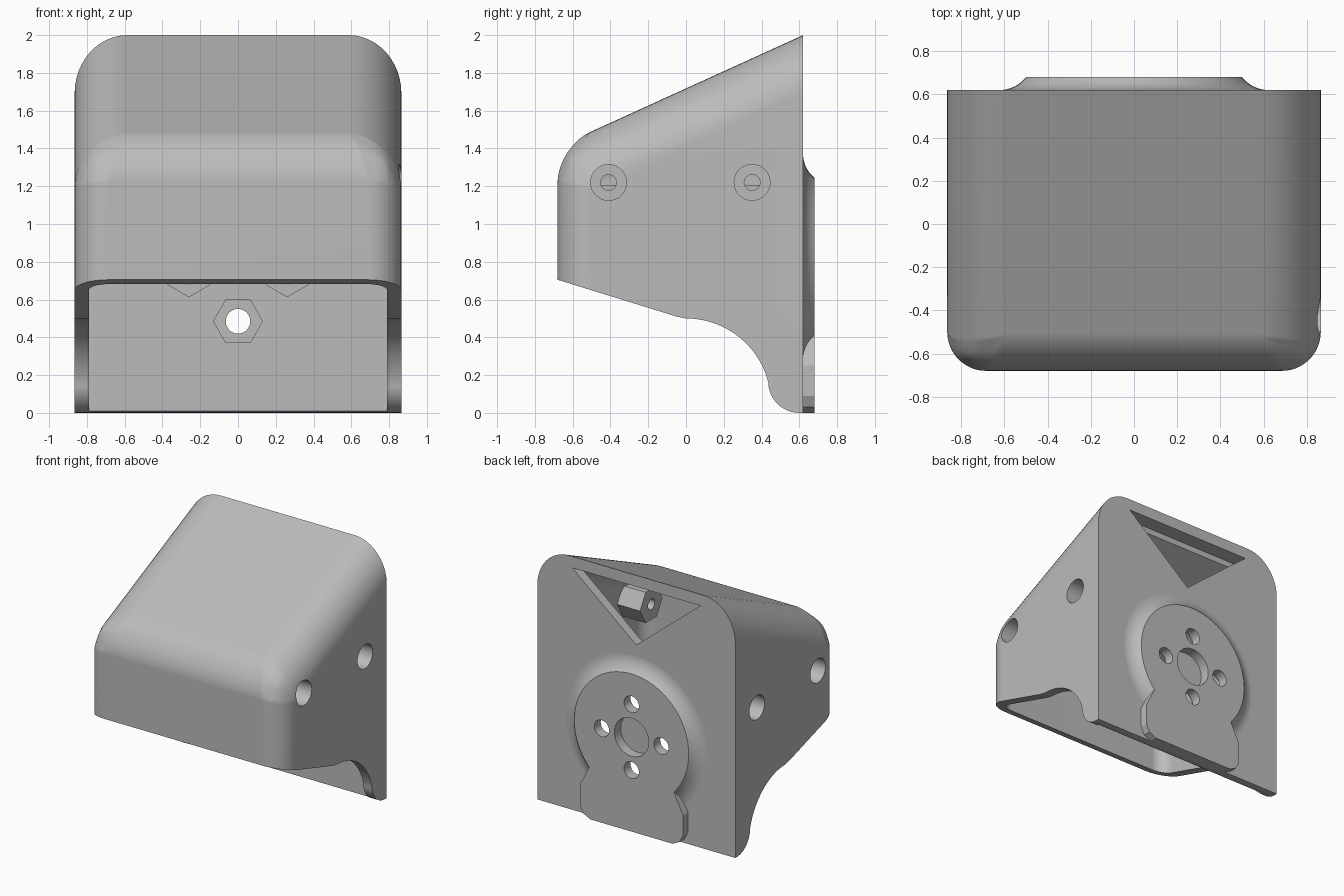
import bpy, bmesh, math
from mathutils import Matrix, Vector

if "Cube" in bpy.data.objects:
    bpy.data.objects.remove(bpy.data.objects["Cube"])

HALF_W, FRONT, BACK, TOP, WALL = 0.865, -0.68, 0.62, 2.0, 0.075
PAD = 0.68                      # outer face of the mounting pad
SLOPE = 0.455                   # roof rise per unit depth
HUB_Z, BOLT_R = 0.745, 0.26     # mounting bolt circle


def finish(bm, name):
    bmesh.ops.recalc_face_normals(bm, faces=bm.faces)
    mesh = bpy.data.meshes.new(name)
    bm.to_mesh(mesh)
    bm.free()
    obj = bpy.data.objects.new(name, mesh)
    bpy.context.collection.objects.link(obj)
    return obj


def apply(obj, mod):
    bpy.context.view_layer.objects.active = obj
    bpy.ops.object.modifier_apply(modifier=mod.name)


def prism(name, points, axis, a, b):
    """Extrude a 2D outline along x (points are y, z) or y (points are x, z)."""
    bm = bmesh.new()
    place = (lambda p: (a, p[0], p[1])) if axis == "X" else (lambda p: (p[0], a, p[1]))
    face = bm.faces.new([bm.verts.new(place(p)) for p in points])
    new = bmesh.ops.extrude_face_region(bm, geom=[face])["geom"]
    move = Vector((b - a, 0, 0)) if axis == "X" else Vector((0, b - a, 0))
    bmesh.ops.translate(bm, vec=move, verts=[v for v in new if isinstance(v, bmesh.types.BMVert)])
    return finish(bm, name)


def rod(name, radius, axis, a, b, u, z, sides=40, turn=0.0):
    """Regular prism along x (u is y) or y (u is x), at height z."""
    pts = [(u + radius * math.cos(turn + math.tau * i / sides),
            z + radius * math.sin(turn + math.tau * i / sides)) for i in range(sides)]
    return prism(name, pts, axis, a, b)


def combine(obj, other, operation):
    mod = obj.modifiers.new("combine", "BOOLEAN")
    mod.operation, mod.solver, mod.object = operation, "EXACT", other
    apply(obj, mod)
    bpy.data.objects.remove(other)


def wedge(name, inset, bottom, round_slope, round_brow, round_corner):
    """Sloped box with rounded roof sides, brow and front corners."""
    front, back, w = FRONT + inset, BACK - inset, HALF_W - inset
    roof = lambda y: TOP - (BACK - y) * SLOPE - inset * 1.1
    obj = prism(name, [(front, bottom), (back, bottom), (back, roof(back)), (front, roof(front))],
                "X", -w, w)
    bm = bmesh.new()
    bm.from_mesh(obj.data)
    weight = bm.edges.layers.float.new("bevel_weight_edge")
    for e in bm.edges:
        p, q = (v.co for v in e.verts)
        at_front = p.y < 0 and q.y < 0
        high = p.z > 1 and q.z > 1
        if high and abs(p.y - q.y) > 0.1:
            e[weight] = round_slope
        elif high and at_front:
            e[weight] = round_brow
        elif at_front and abs(p.z - q.z) > 0.1:
            e[weight] = round_corner
    bm.to_mesh(obj.data)
    bm.free()
    mod = obj.modifiers.new("rounding", "BEVEL")
    mod.limit_method, mod.width, mod.segments = "WEIGHT", 1.0, 12
    mod.use_clamp_overlap = False
    apply(obj, mod)
    return obj


# Shell: outer wedge minus cavity
housing = wedge("housing", 0, -0.1, 0.28, 0.19, 0.18)
combine(housing, wedge("cavity", WALL, -0.4, 0.205, 0.14, 0.105), "DIFFERENCE")

# Curved lower edge of the side walls
under = [(-1, 0.804), (-0.05, 0.51)]
under += [(0.45 * math.sin(t), 0.05 + 0.45 * math.cos(t))
          for t in (math.radians(a) for a in range(0, 77, 4))]
under += [(0.6 - 0.165 * math.cos(t), 0.165 - 0.165 * math.sin(t))
          for t in (math.radians(a) for a in range(10, 91, 8))]
under += [(1, 0), (1, -0.5), (-1, -0.5)]
combine(housing, prism("underside", under, "X", -1, 1), "DIFFERENCE")

# Round mounting pad with a concave flare
bm = bmesh.new()
flare = [(0.625 - t, BACK + 0.16 - math.sqrt(0.16 ** 2 - t * t))
         for t in (0.125 * i / 8 for i in range(9))]
flare[-1] = (0.5, PAD)
outline = [(0, 0.59), (0.625, 0.59)] + flare + [(0, PAD)]
verts = [bm.verts.new((r, y, HUB_Z)) for r, y in outline]
edges = [bm.edges.new(pair) for pair in zip(verts, verts[1:])]
bmesh.ops.spin(bm, geom=verts + edges, cent=(0, 0, HUB_Z), axis=(0, 1, 0),
               angle=math.tau, steps=64)
bmesh.ops.remove_doubles(bm, verts=bm.verts, dist=0.0001)
combine(housing, finish(bm, "pad_disc"), "UNION")

# Foot of the mounting pad
half_foot = [(0.36, 0), (0.42, 0.03), (0.45, 0.09), (0.45, 0.25), (0.36, 0.43)]
foot = half_foot + [(-x, z) for x, z in reversed(half_foot)]
combine(housing, prism("pad_foot", foot, "Y", 0.59, PAD), "UNION")

# Hub recess, bolt holes and nut pockets
combine(housing, rod("hub_recess", 0.15, "Y", 0.6, 0.8, 0, HUB_Z, 48), "DIFFERENCE")
for i in range(4):
    a = i * math.pi / 2
    x, z = BOLT_R * math.cos(a), HUB_Z + BOLT_R * math.sin(a)
    combine(housing, rod("bolt_hole", 0.065, "Y", 0.4, 0.8, x, z), "DIFFERENCE")
    combine(housing, rod("nut_pocket", 0.13, "Y", 0.5, 0.6, x, z, 6, a + math.pi / 2), "DIFFERENCE")

# Triangular opening in the back wall
combine(housing, prism("vent", [(-0.56, 1.91), (0.56, 1.91), (0, 1.45)], "Y", 0.5, 0.8), "DIFFERENCE")

# Side screw bosses with counterbored holes
for side, z in ((1, 1.22), (-1, 1.085)):
    for y in (-0.41, 0.35):
        combine(housing, rod("boss", 0.14, "X", side * 0.82, side * 0.59, y, z, 6), "UNION")
        combine(housing, rod("head_recess", 0.095, "X", side * 0.72, side, y, z), "DIFFERENCE")
        combine(housing, rod("screw_hole", 0.042, "X", side * 0.5, side, y, z, 24), "DIFFERENCE")

# Single grey plastic
grey = bpy.data.materials.new("grey plastic")
grey.use_nodes = True
colour = (0.5, 0.5, 0.5, 1)
grey.diffuse_color = colour
grey.node_tree.nodes["Principled BSDF"].inputs["Base Color"].default_value = colour
housing.data.materials.clear()
housing.data.materials.append(grey)
for p in housing.data.polygons:
    p.material_index = 0

# Smooth curves with sharp edges kept
bpy.ops.object.select_all(action="DESELECT")
housing.select_set(True)
bpy.context.view_layer.objects.active = housing
bpy.ops.object.shade_smooth_by_angle(angle=math.radians(25))
housing.modifiers.new("clean_shading", "WEIGHTED_NORMAL").keep_sharp = True
